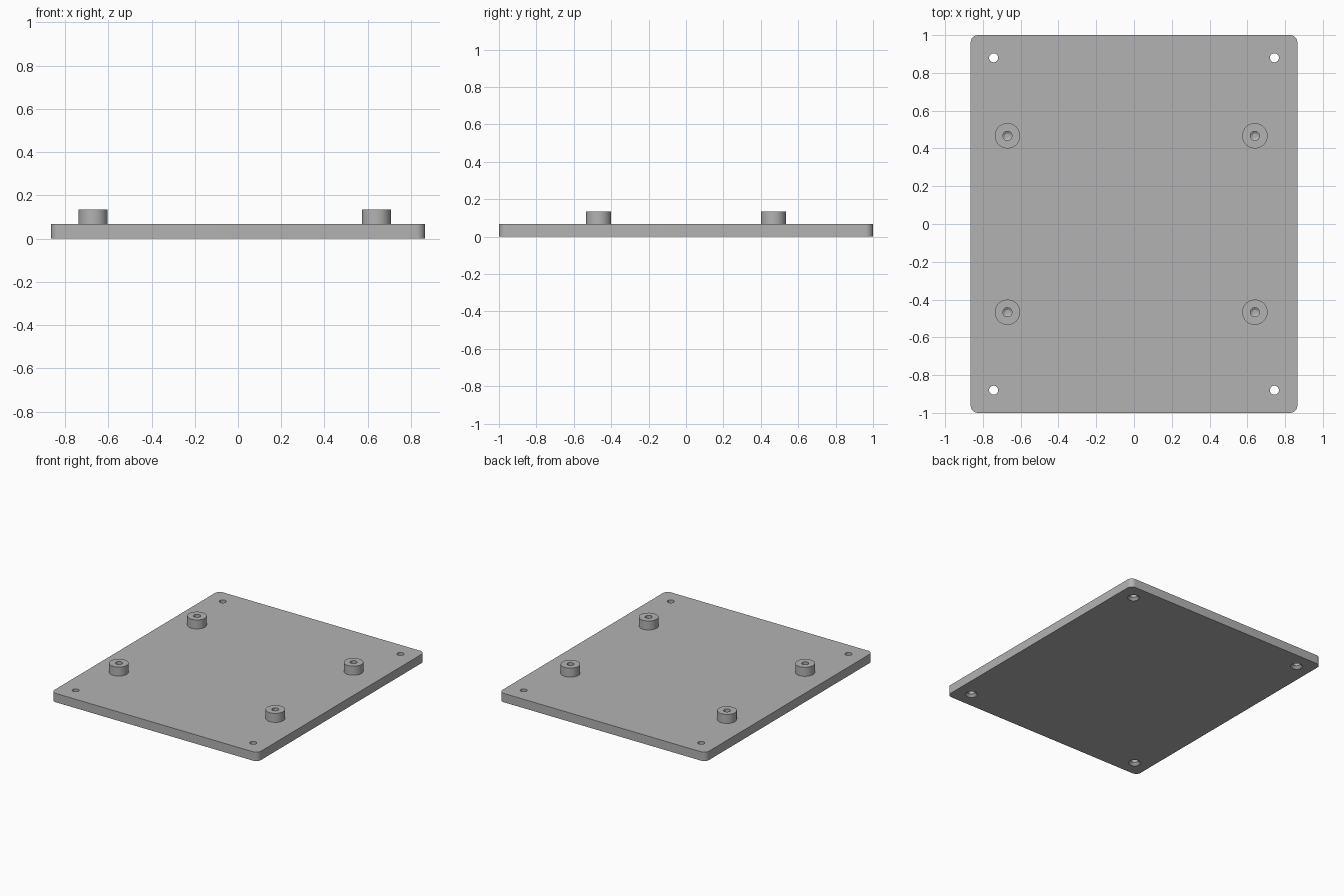
import bpy, bmesh, math

if "Cube" in bpy.data.objects:
    bpy.data.objects.remove(bpy.data.objects["Cube"])

TOP = 0.067          # plate thickness
POST_TOP = 0.135     # height of the standoffs

grey = bpy.data.materials.new("plain_grey")
grey.diffuse_color = (0.45, 0.45, 0.45, 1)
grey.use_nodes = True
grey.node_tree.nodes["Principled BSDF"].inputs["Base Color"].default_value = grey.diffuse_color


def lathe(name, profile, x, y, segments=48):
    """Closed solid turned around z from (radius, height) pairs, bottom to top."""
    bm = bmesh.new()
    rings = [[bm.verts.new((r * math.cos(a), r * math.sin(a), z))
              for a in (2 * math.pi * i / segments for i in range(segments))]
             for r, z in profile]
    for low, high in zip(rings, rings[1:]):
        for i in range(segments):
            j = (i + 1) % segments
            bm.faces.new((low[i], low[j], high[j], high[i]))
    bm.faces.new(rings[0][::-1])
    bm.faces.new(rings[-1])
    mesh = bpy.data.meshes.new(name)
    bm.to_mesh(mesh)
    bm.free()
    ob = bpy.data.objects.new(name, mesh)
    ob.location = (x, y, 0)
    bpy.context.collection.objects.link(ob)
    ob.data.materials.append(grey)
    return ob


def boolean(target, other, operation):
    mod = target.modifiers.new(other.name, 'BOOLEAN')
    mod.operation = operation
    mod.solver = 'EXACT'
    mod.object = other
    bpy.context.view_layer.objects.active = target
    bpy.ops.object.modifier_apply(modifier=mod.name)
    bpy.data.objects.remove(other)


# base plate with rounded upright corners
bm = bmesh.new()
bmesh.ops.create_cube(bm, size=1)
for v in bm.verts:
    v.co = (v.co.x * 1.73, v.co.y * 2, (v.co.z + 0.5) * TOP)
upright = [e for e in bm.edges if abs(e.verts[0].co.z - e.verts[1].co.z) > 0.01]
bmesh.ops.bevel(bm, geom=upright, offset=0.04, segments=10, profile=0.5, affect='EDGES')
mesh = bpy.data.meshes.new("mounting_plate")
bm.to_mesh(mesh)
bm.free()
plate = bpy.data.objects.new("mounting_plate", mesh)
bpy.context.collection.objects.link(plate)
plate.data.materials.append(grey)

# standoffs, each with a blind hole that tapers at the bottom
for x in (-0.67, 0.64):
    for y in (-0.467, 0.467):
        boolean(plate, lathe("standoff", [(0.067, 0.03), (0.067, POST_TOP)], x, y), 'UNION')
        boolean(plate, lathe("blind_hole", [(0.012, 0.042), (0.024, 0.05), (0.024, 0.2)], x, y),
                'DIFFERENCE')

# corner screw holes, countersunk from below
for x in (-0.743, 0.743):
    for y in (-0.88, 0.88):
        boolean(plate, lathe("screw_hole", [(0.062, -0.02), (0.042, 0), (0.024, 0.018), (0.024, 0.2)],
                             x, y), 'DIFFERENCE')

# smooth round walls, keep edges crisp
plate.select_set(True)
bpy.context.view_layer.objects.active = plate
bpy.ops.object.shade_smooth_by_angle(angle=math.radians(30))
